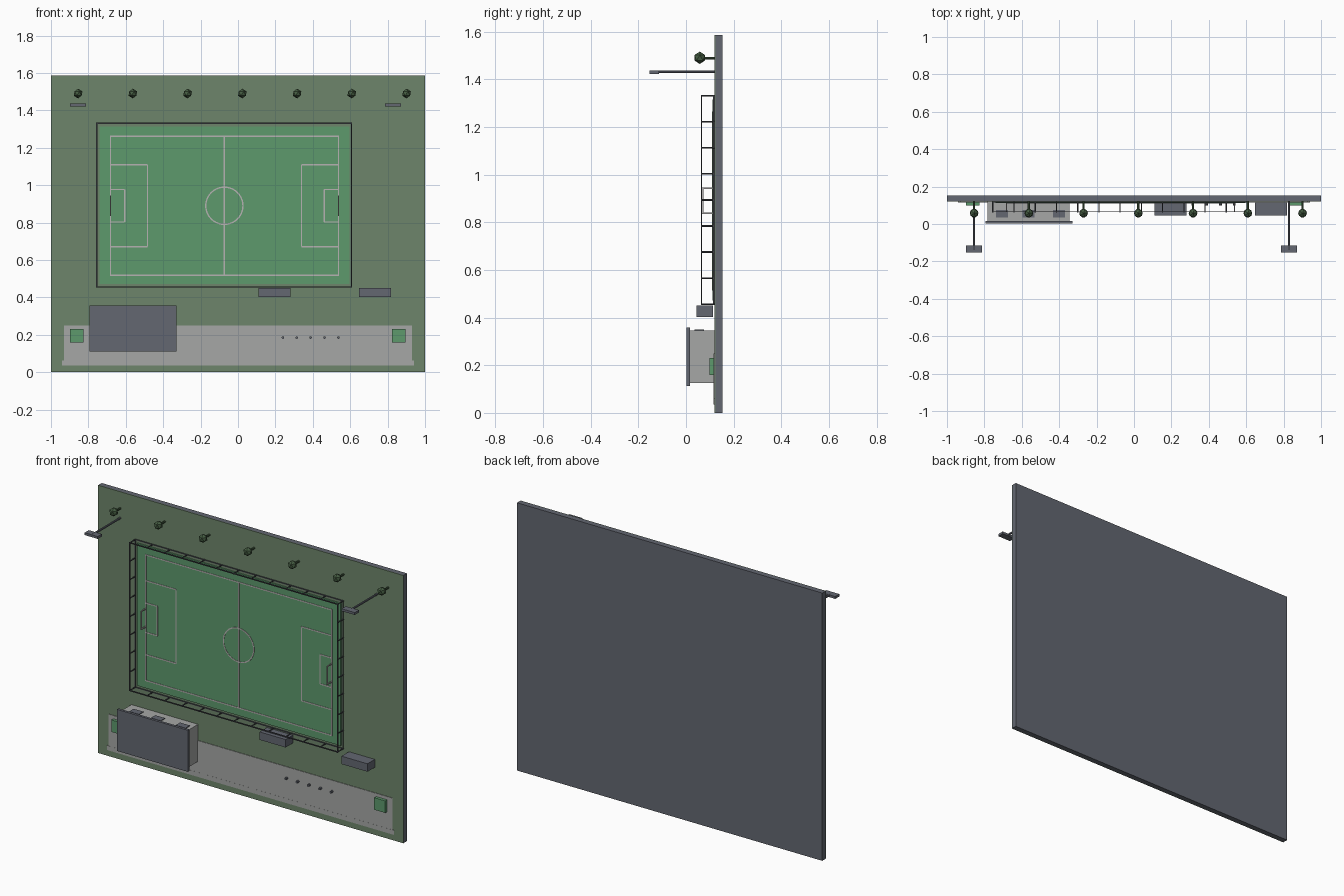
import bpy, bmesh, math
from mathutils import Matrix

if "Cube" in bpy.data.objects:
    bpy.data.objects.remove(bpy.data.objects["Cube"])


def material(name, rgb):
    m = bpy.data.materials.new(name)
    m.diffuse_color = (*rgb, 1)
    m.use_nodes = True
    m.node_tree.nodes["Principled BSDF"].inputs["Base Color"].default_value = m.diffuse_color
    return m


SLATE = material("slate grey", (0.125, 0.136, 0.165))
GRASS = material("olive grass", (0.155, 0.235, 0.145))
TURF = material("turf green", (0.11, 0.32, 0.15))
PAVING = material("paving grey", (0.38, 0.39, 0.38))
LINE = material("line white", (0.47, 0.45, 0.45))
LEAF = material("leaf green", (0.06, 0.11, 0.055))
METAL = material("dark metal", (0.06, 0.063, 0.075))


def finish(name, bm, mat):
    bmesh.ops.recalc_face_normals(bm, faces=bm.faces)
    mesh = bpy.data.meshes.new(name)
    bm.to_mesh(mesh)
    bm.free()
    mesh.materials.append(mat)
    ob = bpy.data.objects.new(name, mesh)
    bpy.context.collection.objects.link(ob)
    return ob


def add_box(bm, x0, x1, y0, y1, z0, z1):
    place = Matrix.Translation(((x0 + x1) / 2, (y0 + y1) / 2, (z0 + z1) / 2))
    size = Matrix.Diagonal((x1 - x0, y1 - y0, z1 - z0, 1))
    bmesh.ops.create_cube(bm, size=1, matrix=place @ size)


def box(name, mat, *bounds):
    bm = bmesh.new()
    add_box(bm, *bounds)
    return finish(name, bm, mat)


def add_rect(bm, x0, x1, z0, z1, w, y0, y1):
    """Rectangular frame of four bars centred on the given edges."""
    h = w / 2
    for z in (z0, z1):
        add_box(bm, x0 - h, x1 + h, y0, y1, z - h, z + h)
    for x in (x0, x1):
        add_box(bm, x - h, x + h, y0, y1, z0 + h, z1 - h)


def add_rod(bm, x, z, y0, y1, r, sides=8):
    m = Matrix.Translation((x, (y0 + y1) / 2, z)) @ Matrix.Rotation(math.pi / 2, 4, 'X')
    bmesh.ops.create_cone(bm, cap_ends=True, segments=sides, radius1=r, radius2=r,
                          depth=y1 - y0, matrix=m)


# Ground slab, grass and paving
box("ground_slab", SLATE, -1, 1, 0.123, 0.153, 0, 1.586)
box("grass", GRASS, -1, 1, 0.119, 0.123, 0, 1.586)
box("parking_area", PAVING, -0.93, 0.93, 0.116, 0.119, 0.06, 0.25)
box("front_path", PAVING, -0.94, 0.94, 0.1155, 0.119, 0.035, 0.062)

# Playing field
box("pitch", TURF, -0.74, 0.595, 0.111, 0.119, 0.472, 1.314)

# Pitch markings
CX, CZ, L, R = -0.073, 0.89, -0.682, 0.537
LY0, LY1, LW = 0.109, 0.111, 0.007
bm = bmesh.new()
add_rect(bm, L, R, 0.518, 1.262, LW, LY0, LY1)
add_box(bm, CX - LW / 2, CX + LW / 2, LY0, LY1, 0.522, 1.258)
for edge, d in ((L, 1), (R, -1)):
    for depth, half in ((0.198, 0.219), (0.076, 0.087)):
        x = edge + d * depth
        add_box(bm, x - LW / 2, x + LW / 2, LY0, LY1, CZ - half, CZ + half)
        for z in (CZ - half, CZ + half):
            add_box(bm, min(edge, x), max(edge, x), LY0, LY1, z - LW / 2, z + LW / 2)
finish("pitch_lines", bm, LINE)

# Centre circle
bm = bmesh.new()
N = 40
rings = []
for i in range(N):
    a = 2 * math.pi * i / N
    rings.append([bm.verts.new((CX + r * math.cos(a), y, CZ + r * math.sin(a)))
                  for r, y in ((0.096, LY0), (0.103, LY0), (0.103, LY1), (0.096, LY1))])
for i in range(N):
    a, b = rings[i], rings[(i + 1) % N]
    for j in range(4):
        k = (j + 1) % 4
        bm.faces.new((a[j], a[k], b[k], b[j]))
finish("centre_circle", bm, LINE)

# Goals: two posts and a crossbar
for name, x in (("left_goal", L), ("right_goal", R)):
    bm = bmesh.new()
    for z in (CZ - 0.053, CZ + 0.053):
        add_box(bm, x - 0.003, x + 0.003, 0.07, 0.111, z - 0.003, z + 0.003)
    add_box(bm, x - 0.003, x + 0.003, 0.067, 0.073, CZ - 0.056, CZ + 0.056)
    finish(name, bm, LINE)

# Fence rails and posts
FX0, FX1, FZ0, FZ1 = -0.755, 0.607, 0.456, 1.331
bm = bmesh.new()
add_rect(bm, FX0, FX1, FZ0, FZ1, 0.006, 0.063, 0.068)
add_rect(bm, FX0, FX1, FZ0, FZ1, 0.005, 0.114, 0.119)
finish("fence_rails", bm, METAL)
bm = bmesh.new()
spots = [(FX0 + (FX1 - FX0) * i / 12, z) for i in range(13) for z in (FZ0, FZ1)]
spots += [(x, FZ0 + (FZ1 - FZ0) * i / 8) for i in range(1, 8) for x in (FX0, FX1)]
for x, z in spots:
    add_rod(bm, x, z, 0.062, 0.119, 0.0035, 6)
finish("fence_posts", bm, METAL)

# Clubhouse
box("clubhouse_walls", PAVING, -0.782, -0.345, 0.017, 0.119, 0.125, 0.345)
box("clubhouse_roof", SLATE, -0.795, -0.33, 0.002, 0.017, 0.112, 0.358)
bm = bmesh.new()
for x in (-0.705, -0.563, -0.4):
    add_box(bm, x - 0.032, x + 0.032, 0.035, 0.075, 0.345, 0.349)
finish("clubhouse_windows", bm, SLATE)

# Dugouts
for name, x in (("left_dugout", 0.195), ("right_dugout", 0.732)):
    box(name, SLATE, x - 0.085, x + 0.085, 0.045, 0.114, 0.403, 0.45)

# Hedges
for name, x in (("left_hedge", -0.862), ("right_hedge", 0.86)):
    box(name, TURF, x - 0.036, x + 0.036, 0.098, 0.119, 0.16, 0.231)

# Bollards
bm = bmesh.new()
for i in range(5):
    add_rod(bm, 0.24 + 0.0742 * i, 0.185, 0.1, 0.119, 0.007)
finish("bollards", bm, SLATE)

# Trees
trunks, crowns = bmesh.new(), bmesh.new()
for i in range(7):
    x = -0.855 + 0.2927 * i
    add_rod(trunks, x, 1.488, 0.06, 0.119, 0.006)
    bmesh.ops.create_icosphere(crowns, subdivisions=1, radius=0.026,
                               matrix=Matrix.Translation((x, 0.058, 1.49)))
finish("tree_trunks", trunks, LEAF)
finish("tree_crowns", crowns, LEAF)

# Floodlights
for name, x in (("left_floodlight", -0.855), ("right_floodlight", 0.829)):
    bm = bmesh.new()
    add_rod(bm, x, 1.431, -0.14, 0.119, 0.006)
    finish(name + "_mast", bm, SLATE)
    box(name + "_head", SLATE, x - 0.043, x + 0.043, -0.153, -0.114, 1.422, 1.436)
